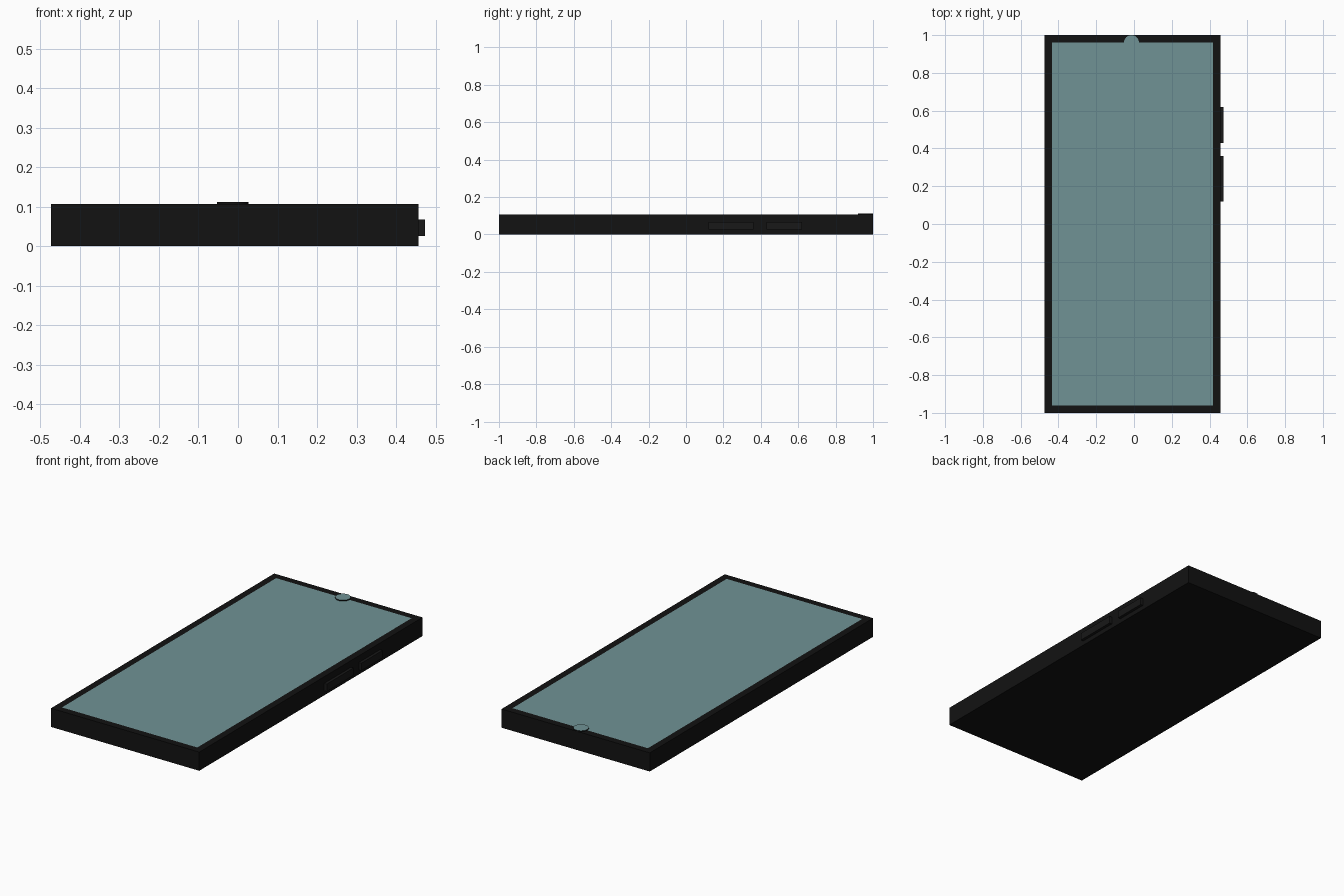
import bpy, bmesh
from mathutils import Matrix, Vector

if "Cube" in bpy.data.objects:
    bpy.data.objects.remove(bpy.data.objects["Cube"])


def material(name, rgb):
    m = bpy.data.materials.new(name)
    m.diffuse_color = (*rgb, 1)
    m.use_nodes = True
    m.node_tree.nodes["Principled BSDF"].inputs["Base Color"].default_value = m.diffuse_color
    return m


black = material("black_shell", (0.006, 0.006, 0.006))
grey = material("button_black", (0.009, 0.009, 0.009))
glass = material("teal_glass", (0.16, 0.29, 0.30))


def finish(bm, name, mats):
    mesh = bpy.data.meshes.new(name)
    bm.to_mesh(mesh)
    bm.free()
    for m in mats:
        mesh.materials.append(m)
    obj = bpy.data.objects.new(name, mesh)
    bpy.context.collection.objects.link(obj)
    return obj


def box(lo, hi):
    lo, hi = Vector(lo), Vector(hi)
    bm = bmesh.new()
    bmesh.ops.create_cube(bm, size=1, matrix=Matrix.Translation((lo + hi) / 2)
                          @ Matrix.Diagonal((*(hi - lo), 1)))
    return bm


def top_face(bm):
    bm.normal_update()
    return max(bm.faces, key=lambda f: f.calc_center_median().z)


# Phone body: the screen is the inset, flush top face
bm = box((-0.473, -1, 0), (0.457, 1, 0.106))
screen = top_face(bm)
bmesh.ops.inset_region(bm, faces=[screen], thickness=0.04, use_even_offset=True)
screen.material_index = 1
finish(bm, "phone_body", [black, glass])

# Side buttons
for name, y0, y1 in (("volume_button", 0.12, 0.36), ("power_button", 0.43, 0.62)):
    finish(box((0.44, y0, 0.026), (0.473, y1, 0.068)), name, [grey])

# Front camera: thin dark disc with a glass top
bm = bmesh.new()
bmesh.ops.create_cone(bm, cap_ends=True, segments=32, radius1=0.04, radius2=0.04,
                      depth=0.012, matrix=Matrix.Translation((-0.0135, 0.96, 0.1055)))
top_face(bm).material_index = 1
camera = finish(bm, "front_camera", [black, glass])
for p in camera.data.polygons:
    p.use_smooth = len(p.vertices) == 4
for e in camera.data.edges:
    a, b = (camera.data.vertices[i].co.z for i in e.vertices)
    e.use_edge_sharp = abs(a - b) < 1e-5
